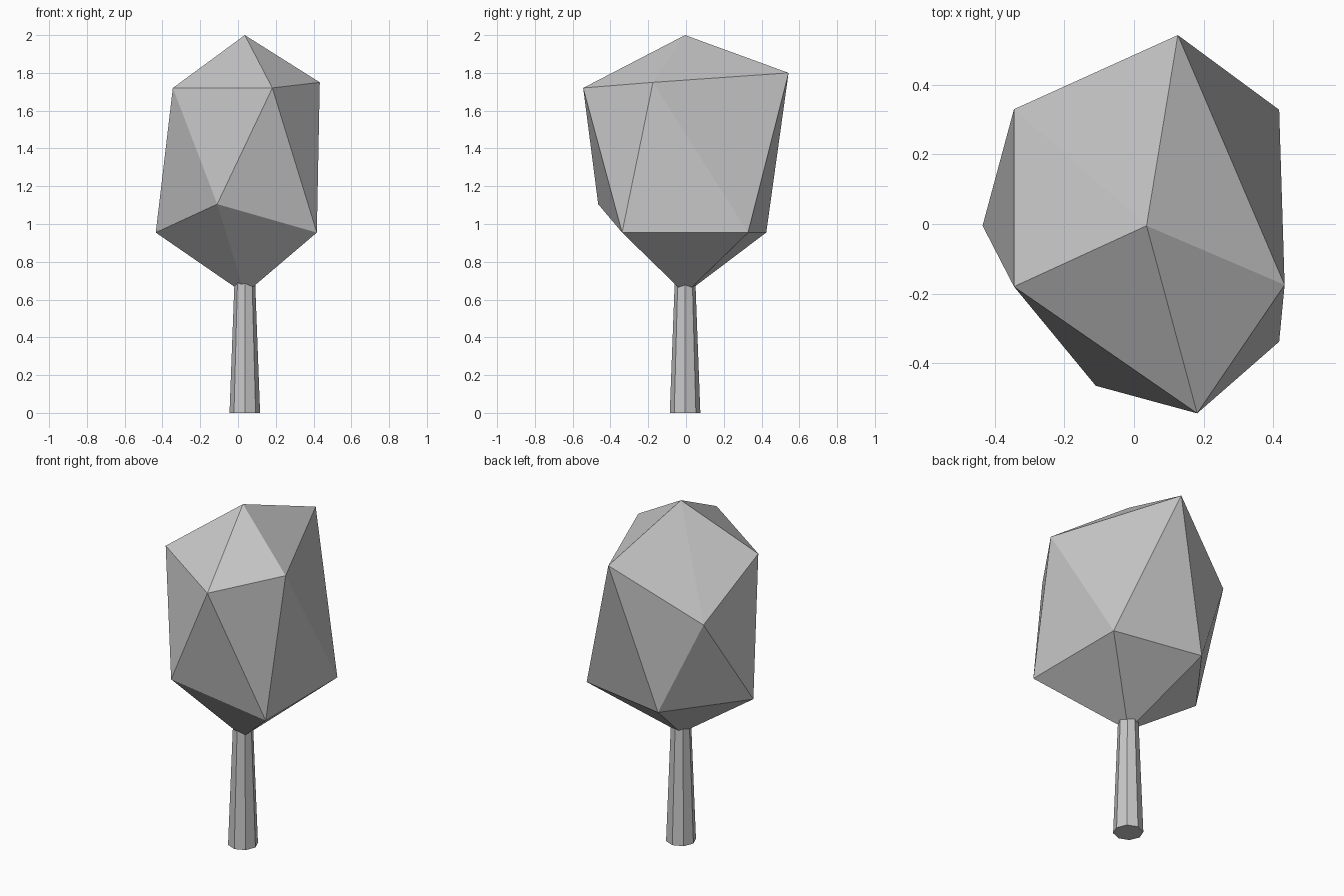
import bpy, bmesh
from mathutils import Matrix, Vector

if "Cube" in bpy.data.objects:
    bpy.data.objects.remove(bpy.data.objects["Cube"])

CX, CY = 0.036, -0.005   # axis of the tree

grey = bpy.data.materials.new("plain grey")
grey.diffuse_color = (0.58, 0.58, 0.58, 1)
grey.use_nodes = True
grey.node_tree.nodes["Principled BSDF"].inputs["Base Color"].default_value = grey.diffuse_color


def add_part(name, bm):
    mesh = bpy.data.meshes.new(name)
    bm.to_mesh(mesh)
    bm.free()
    mesh.materials.append(grey)
    obj = bpy.data.objects.new(name, mesh)
    bpy.context.collection.objects.link(obj)
    return obj


# Trunk: tapered eight-sided post, its top hidden in the foliage
bm = bmesh.new()
height = 0.74
bmesh.ops.create_cone(bm, cap_ends=True, segments=8, radius1=0.081, radius2=0.053,
                      depth=height, matrix=Matrix.Translation((CX, CY, height / 2)))
add_part("trunk", bm)

# Foliage: stretched icosahedron with a few corners pulled out of place
bm = bmesh.new()
bmesh.ops.create_icosphere(bm, subdivisions=1, radius=1)
for v in bm.verts:
    v.co = Vector((CX + v.co.x * 0.527, CY + v.co.y * 0.634, 1.3375 + v.co.z * 0.856))
pulled = [
    (CX, CY, 2.0),           # tip
    (CX, CY, 0.63),          # underside
    (0.126, 0.543, 1.80),    # upper back
    (0.433, -0.175, 1.75),   # upper right
    (-0.345, -0.18, 1.72),   # upper front left
    (-0.345, 0.33, 1.495),   # upper back left
    (-0.11, -0.465, 1.105),  # lower front
    (-0.115, 0.425, 0.955),  # lower back
]
for p in map(Vector, pulled):
    nearest = min(bm.verts, key=lambda v: (v.co - p).length)
    nearest.co = p
add_part("foliage", bm)
